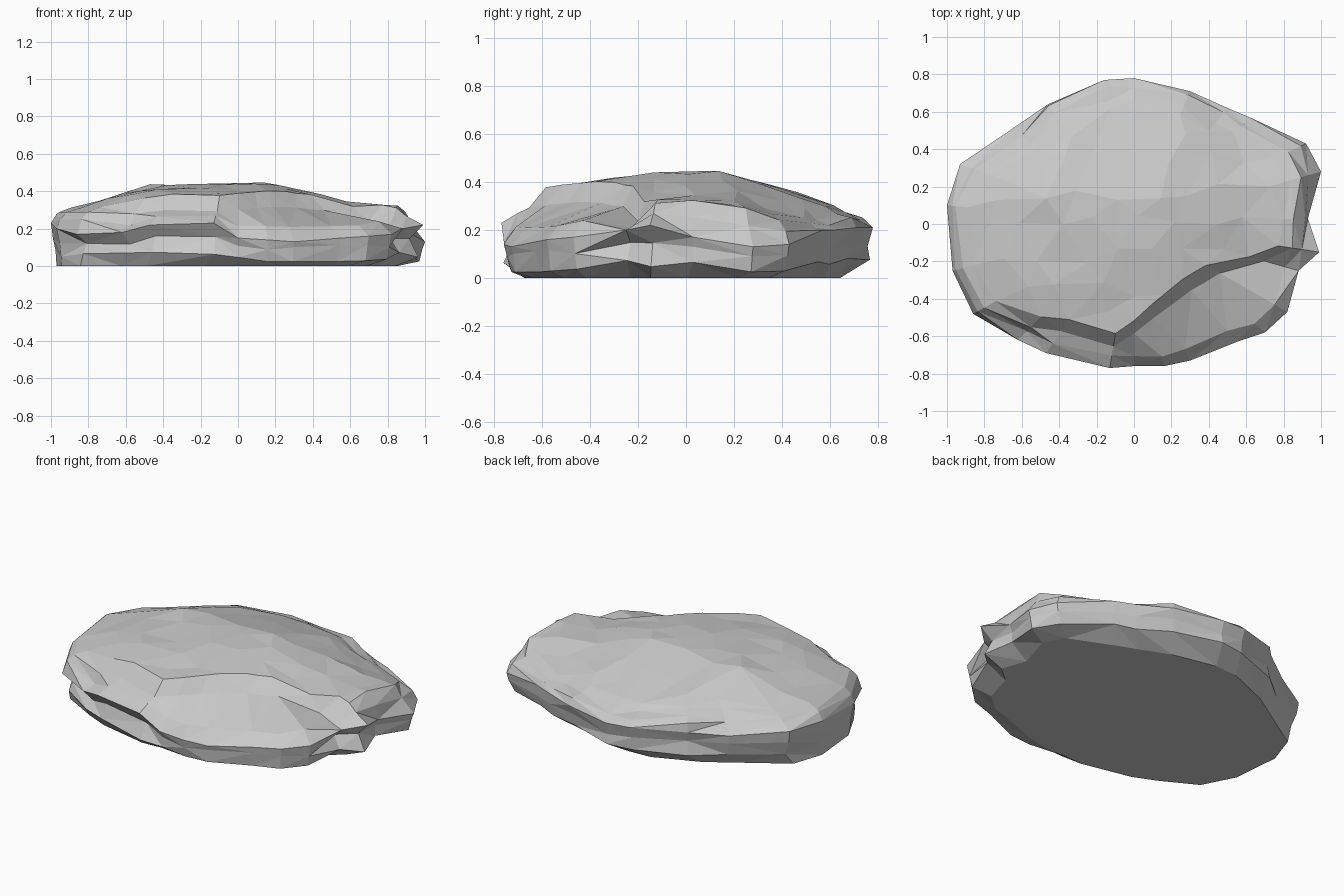
import bpy, bmesh, random
from mathutils import Vector
from mathutils.geometry import delaunay_2d_cdt

cube = bpy.data.objects.get("Cube")
if cube:
    bpy.data.objects.remove(cube)
random.seed(4)

# Rock outline: x, y, rim height, how far out the upper slab reaches
OUTLINE = [
    (1, .28, .13, .84), (.92, .43, .14, .82), (.62, .57, .2, .86), (.5, .62, .2, .8),
    (.3, .71, .21, .82), (0, .78, .21, .78), (-.16, .77, .22, .8), (-.46, .64, .22, .85),
    (-.65, .51, .2, .78), (-.93, .32, .23, .84), (-1, .1, .23, .89), (-.97, -.25, .2, .88),
    (-.86, -.48, .17, .86), (-.62, -.62, .18, .8), (-.47, -.69, .22, .74),
    (-.13, -.77, .23, .76), (0, -.76, .15, .68), (.16, -.76, .14, .57), (.3, -.73, .13, .52),
    (.55, -.63, .15, .47), (.7, -.58, .16, .45), (.82, -.47, .17, .47), (.88, -.25, .2, .7),
    (.99, -.15, .22, .78), (.93, .03, .17, .86),
]
N = len(OUTLINE)
STEP = range(13, 23)        # tall step along the front of the upper slab
OVERHANG = (12, 13, 14, 15, 22, 23)


def jitter(amount):
    return random.uniform(-amount, amount)


def dome(x, y):
    right = .27 * min(max(x - .2, 0), .42)
    left = .27 * max(-.42 - x, 0)
    return .443 - right - left - .3 * max(y - .15, 0) - .15 * min(y - .1, 0) ** 2


def mix(a, b, t):
    return a + (b - a) * t


# Nested rings that describe the upper surface, from the rim inward
rim, shelf, foot, edge = [], [], [], []
for i, (x, y, z, s) in enumerate(OUTLINE):
    edge_z = dome(x * s, y * s) + jitter(.006)
    ledge = s + random.uniform(.05, .08)
    foot_z = dome(x * ledge, y * ledge) - random.uniform(0, .02)
    t = mix(ledge, 1, .55) + jitter(.03)
    shelf_mix = .4
    if i in STEP:
        ledge = s + .09
        foot_z = edge_z - .085
        t = .92 + jitter(.015)
        shelf_mix = .55
    rim.append(Vector((x, y, z)))
    shelf.append(Vector((x * t, y * t, mix(foot_z, z, shelf_mix) + jitter(.012))))
    foot.append(Vector((x * ledge, y * ledge, foot_z)))
    edge.append(Vector((x * s, y * s, edge_z)))

points = rim + shelf + foot + edge
loops = [(k * N + i, k * N + (i + 1) % N) for k in range(4) for i in range(N)]


def inside(p, ring, margin):
    q = p * margin
    hits = 0
    for a, b in zip(ring, ring[1:] + ring[:1]):
        if (a.y > q.y) != (b.y > q.y):
            hits += q.x < a.x + (q.y - a.y) * (b.x - a.x) / (b.y - a.y)
    return hits % 2 == 1


# Loose points give the plateau its irregular facets
for row in range(-4, 5):
    for col in range(-5, 6):
        p = Vector((col * .2 + (row % 2) * .1 + jitter(.05), row * .17 + jitter(.05), 0))
        if inside(p, edge, 1.12):
            p.z = dome(p.x, p.y) + jitter(.01)
            points.append(p)

flat, _, tris, sources, _, _ = delaunay_2d_cdt([p.xy for p in points], loops, [], 1, 1e-5)
bm = bmesh.new()
made = {}
for co, source in zip(flat, sources):
    z = points[source[0]].z if source else dome(*co) - .05
    v = bm.verts.new((co.x, co.y, z))
    for s in source:
        made[s] = v
bm.verts.ensure_lookup_table()
for tri in tris:
    bm.faces.new([bm.verts[i] for i in tri])

# Broken flank, undercut in places, and flat base
upper = [made[i] for i in range(N)]
under, waist, base = [], [], []
for i, (x, y, z, s) in enumerate(OUTLINE):
    tuck = (.93 if i in OVERHANG else .98) + jitter(.012)
    under.append(bm.verts.new((x * tuck, y * tuck, z * .68 + jitter(.015))))
    swell = .97 + jitter(.02)
    waist.append(bm.verts.new((x * swell, y * swell, z * .3 + jitter(.02))))
    base.append(bm.verts.new((x * .91 - .06, y * .85 - .02, 0)))
for top, low in ((upper, under), (under, waist), (waist, base)):
    for i in range(N):
        j = (i + 1) % N
        if random.random() < .5:
            bm.faces.new((top[i], low[i], low[j]))
            bm.faces.new((top[i], low[j], top[j]))
        else:
            bm.faces.new((top[i], low[i], top[j]))
            bm.faces.new((low[i], low[j], top[j]))
bm.faces.new(base[::-1])
bmesh.ops.recalc_face_normals(bm, faces=bm.faces)

mesh = bpy.data.meshes.new("flat_rock")
bm.to_mesh(mesh)
bm.free()
rock = bpy.data.objects.new("flat_rock", mesh)
bpy.context.collection.objects.link(rock)

# Stone colour
stone = bpy.data.materials.new("stone_grey")
stone.use_nodes = True
grey = (.59, .59, .59, 1)
stone.diffuse_color = grey
stone.node_tree.nodes["Principled BSDF"].inputs["Base Color"].default_value = grey
mesh.materials.append(stone)
